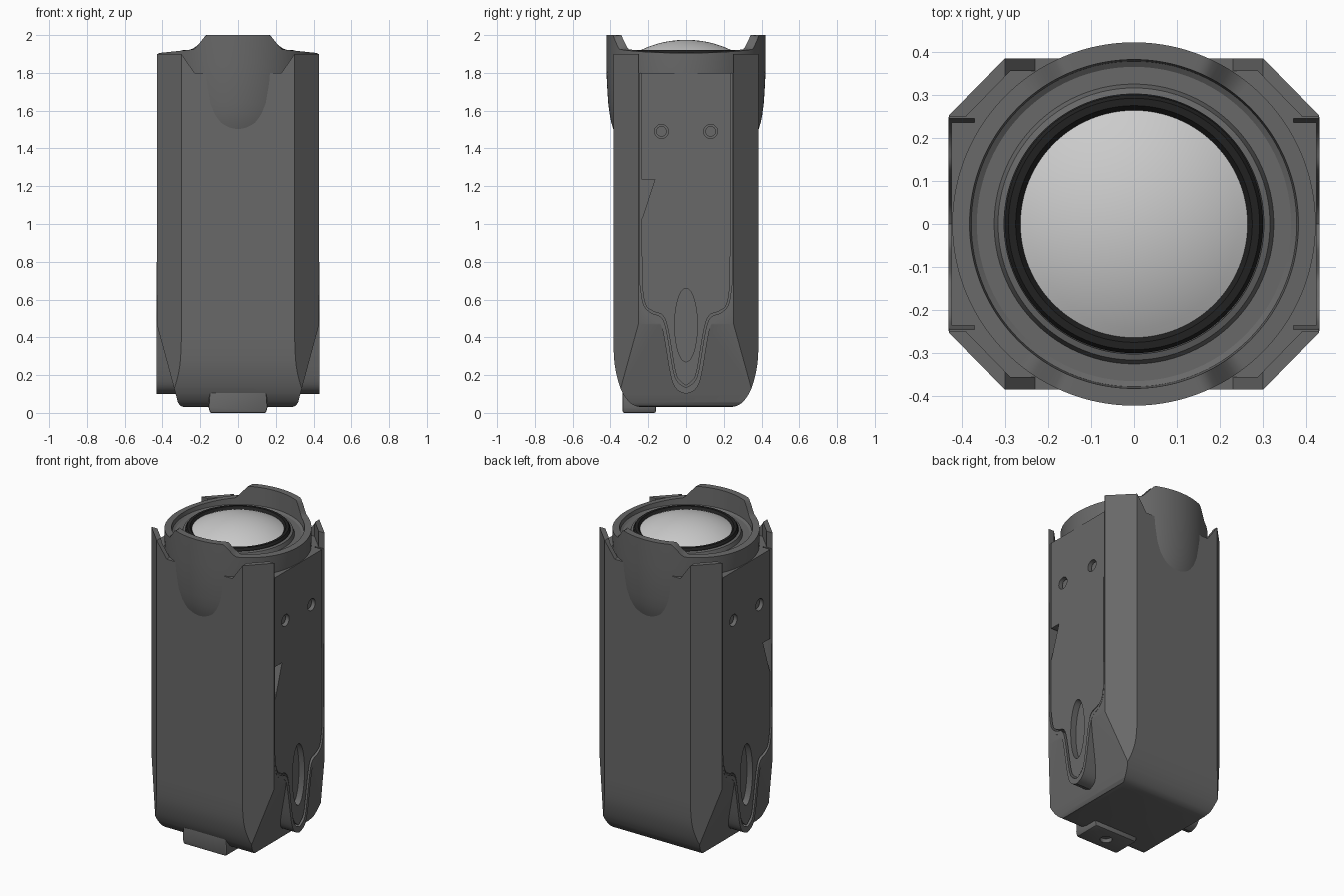
import bpy, bmesh, math
from mathutils import Vector

if "Cube" in bpy.data.objects:
    bpy.data.objects.remove(bpy.data.objects["Cube"])


def material(name, v):
    m = bpy.data.materials.new(name)
    m.diffuse_color = (v, v, v, 1)
    m.use_nodes = True
    m.node_tree.nodes["Principled BSDF"].inputs["Base Color"].default_value = m.diffuse_color
    return m


GREY, BLACK, PALE = material("dark_grey", 0.14), material("black", 0.015), material("pale_lens", 0.65)


def finish(name, bm, mat=GREY):
    bmesh.ops.recalc_face_normals(bm, faces=bm.faces)
    me = bpy.data.meshes.new(name)
    bm.to_mesh(me)
    bm.free()
    ob = bpy.data.objects.new(name, me)
    bpy.context.collection.objects.link(ob)
    me.materials.append(mat)
    return ob


def prism(name, pts, axis, lo, hi):
    """Extrude a 2D outline along an axis; outline is given in the other two axes."""
    place = {'x': lambda p, t: (t, p[0], p[1]),
             'y': lambda p, t: (p[0], t, p[1]),
             'z': lambda p, t: (p[0], p[1], t)}[axis]
    bm = bmesh.new()
    a = [bm.verts.new(place(p, lo)) for p in pts]
    b = [bm.verts.new(place(p, hi)) for p in pts]
    bm.faces.new(a)
    bm.faces.new(b[::-1])
    for i in range(len(pts)):
        j = (i + 1) % len(pts)
        bm.faces.new((a[i], a[j], b[j], b[i]))
    return finish(name, bm)


def lathe(name, prof, n=96, mat=GREY, lift=None):
    bm = bmesh.new()
    rings = []
    for r, z in prof:
        ring = []
        for i in range(n):
            t = 2 * math.pi * i / n
            x, y = r * math.cos(t), r * math.sin(t)
            ring.append(bm.verts.new((x, y, lift(x) if z is None else z)))
        rings.append(ring)
    for a, b in zip(rings, rings[1:]):
        for i in range(n):
            j = (i + 1) % n
            bm.faces.new((a[i], a[j], b[j], b[i]))
    bm.faces.new(rings[0])
    bm.faces.new(rings[-1])
    return finish(name, bm, mat)


def boolean(ob, tool, op='DIFFERENCE'):
    m = ob.modifiers.new("bool", 'BOOLEAN')
    m.operation, m.object, m.solver = op, tool, 'EXACT'
    bpy.context.view_layer.objects.active = ob
    bpy.ops.object.modifier_apply(modifier=m.name)
    bpy.data.objects.remove(tool, do_unlink=True)


def curve(pts, steps=4):
    """Catmull-Rom smoothing of an open outline."""
    v = [Vector(p) for p in pts]
    v = [v[0]] + v + [v[-1]]
    out = []
    for a, b, c, d in zip(v, v[1:], v[2:], v[3:]):
        for k in range(steps):
            t = k / steps
            out.append(0.5 * (2 * b + (c - a) * t + (2 * a - 5 * b + 4 * c - d) * t * t
                              + (3 * b - a - 3 * c + d) * t ** 3))
    return [tuple(p) for p in out] + [tuple(pts[-1])]


def both(half):
    """Mirror a half outline (first coordinate) into a closed one."""
    return half + [(-x, y) for x, y in reversed(half) if abs(x) > 1e-5]


def octagon(d):
    q = [(0.43 - d, 0.252 - d * 0.41), (0.30 - d * 0.41, 0.385 - d)]
    top = q + [(-x, y) for x, y in reversed(q)]
    return top + [(-x, -y) for x, y in top]


def ellipse(cy, cz, ry, rz, n=40):
    return [(cy + ry * math.cos(2 * math.pi * i / n), cz + rz * math.sin(2 * math.pi * i / n))
            for i in range(n)]


# Main shell: octagonal column trimmed by the front and side silhouettes
shell = prism("main_shell", octagon(0), 'z', 0.0, 1.8)
front = [(0.5, 1.9), (0.5, 0.729), (0.33, 0.1), (0.318, 0.055), (0.305, 0.037), (0.285, 0.03)]
front[1:2] = [(0.5, 0.47), (0.43, 0.47)]
side = [(0.5, 1.9), (0.5, 0.42)] + curve([(0.386, 0.42), (0.38, 0.28), (0.365, 0.19), (0.34, 0.115),
                                          (0.305, 0.062), (0.27, 0.038), (0.23, 0.03)])
boolean(shell, prism("trim", both(front), 'y', -1, 1), 'INTERSECT')
boolean(shell, prism("trim", both(side), 'x', -1, 1), 'INTERSECT')

# Outlines of the side rim tongue and of the inset panel (y, z)
rim = both([(0.248, 0.80)] + curve([(0.248, 0.66), (0.232, 0.56), (0.19, 0.51), (0.145, 0.485),
                                    (0.12, 0.42), (0.082, 0.20), (0.05, 0.125), (0, 0.1)]))


def panel_outline(d, top):
    return both([(0.245 - d, top)] + curve([(0.243 - d, 0.68), (0.225 - d, 0.575), (0.185 - d, 0.53 + d),
                (0.13 - d, 0.505 + d), (0.102 - d, 0.43), (0.066 - d, 0.22), (0.04 - d, 0.16 + d), (0, 0.135 + d)]))


for s, label in ((1, "right"), (-1, "left")):
    boolean(shell, prism("tongue", rim, 'x', s * 0.2, s * 0.431), 'UNION')
    boolean(shell, prism("pocket", panel_outline(0, 1.9), 'x', s * 0.37, s * 0.6))
    # Inset side panel with oval recess, screw holes and thumb notch
    panel = prism(label + "_side_panel", panel_outline(0.009, 1.8), 'x', s * 0.35, s * 0.424)
    boolean(panel, prism("oval", ellipse(0, 0.465, 0.06, 0.195), 'x', s * 0.385, s * 0.6))
    boolean(panel, prism("notch", [(-0.3, 1.235), (-0.165, 1.235), (-0.232, 1.03), (-0.3, 1.03)],
                         'x', s * 0.375, s * 0.6))
    for y in (-0.13, 0.13):
        boolean(panel, prism("hole", ellipse(y, 1.49, 0.037, 0.037, 28), 'x', s * 0.385, s * 0.6))
        prism(label + "_side_screw", ellipse(y, 1.49, 0.028, 0.028, 28), 'x', s * 0.38, s * 0.405)

# Four corner ears rising above the shell
ears = prism("corner_ears", octagon(0), 'z', 1.795, 1.9)
boolean(ears, prism("hollow", octagon(0.03), 'z', 1.7, 2.0))
boolean(ears, prism("gap", both([(0.37, 2.0), (0.216, 1.78)]), 'y', -1, 1))
boolean(ears, prism("gap", both([(0.25, 2.0), (0.25, 1.7)]), 'x', -1, 1))


# Lens housing: lathe whose lip rises into front and back tabs
def lip(x):
    x = abs(x)
    if x > 0.23:
        return 1.905 + 0.02 * (0.42 - x) / 0.19
    return 2.0 - 0.075 * max(0, x - 0.17) / 0.06


lathe("lens_housing", [(0.36, 1.5), (0.384, 1.5), (0.395, 1.535), (0.404, 1.58), (0.412, 1.64), (0.419, 1.75),
                       (0.422, 1.85), (0.422, None), (0.382, None), (0.378, 1.885), (0.365, 1.876),
                       (0.325, 1.876), (0.316, 1.9), (0.302, 1.905), (0.298, 1.85)], 192, GREY, lip)

# Black bezel and domed lens
lathe("lens_bezel", [(0.30, 1.84), (0.30, 1.91), (0.292, 1.922), (0.275, 1.922), (0.262, 1.905), (0.26, 1.85)],
      96, BLACK)
R = (0.264 ** 2 + 0.067 ** 2) / (2 * 0.067)
dome = [(0.264, 1.85)] + [(0.264 * k / 12, 1.975 - R + math.sqrt(R * R - (0.264 * k / 12) ** 2))
                          for k in range(12, 0, -1)] + [(0.002, 1.975)]
lathe("lens_dome", dome, 96, PALE)

# Mounting foot under the front, with a screw hole
foot = prism("mounting_foot", both([(0.148, 0.0), (0.156, 0.03), (0.15, 0.115), (0.143, 0.132), (0.125, 0.14)]),
             'y', -0.335, -0.16)
bev = foot.modifiers.new("bevel", 'BEVEL')
bev.width, bev.segments = 0.008, 2
bpy.context.view_layer.objects.active = foot
bpy.ops.object.modifier_apply(modifier="bevel")
boolean(foot, prism("foot_hole", ellipse(0, -0.25, 0.035, 0.035, 28), 'z', -0.1, 0.025))

# Smooth shading with sharp edges kept
bpy.ops.object.select_all(action='DESELECT')
for ob in bpy.context.scene.objects:
    ob.select_set(True)
    bpy.context.view_layer.objects.active = ob
bpy.ops.object.shade_smooth_by_angle(angle=math.radians(28))
